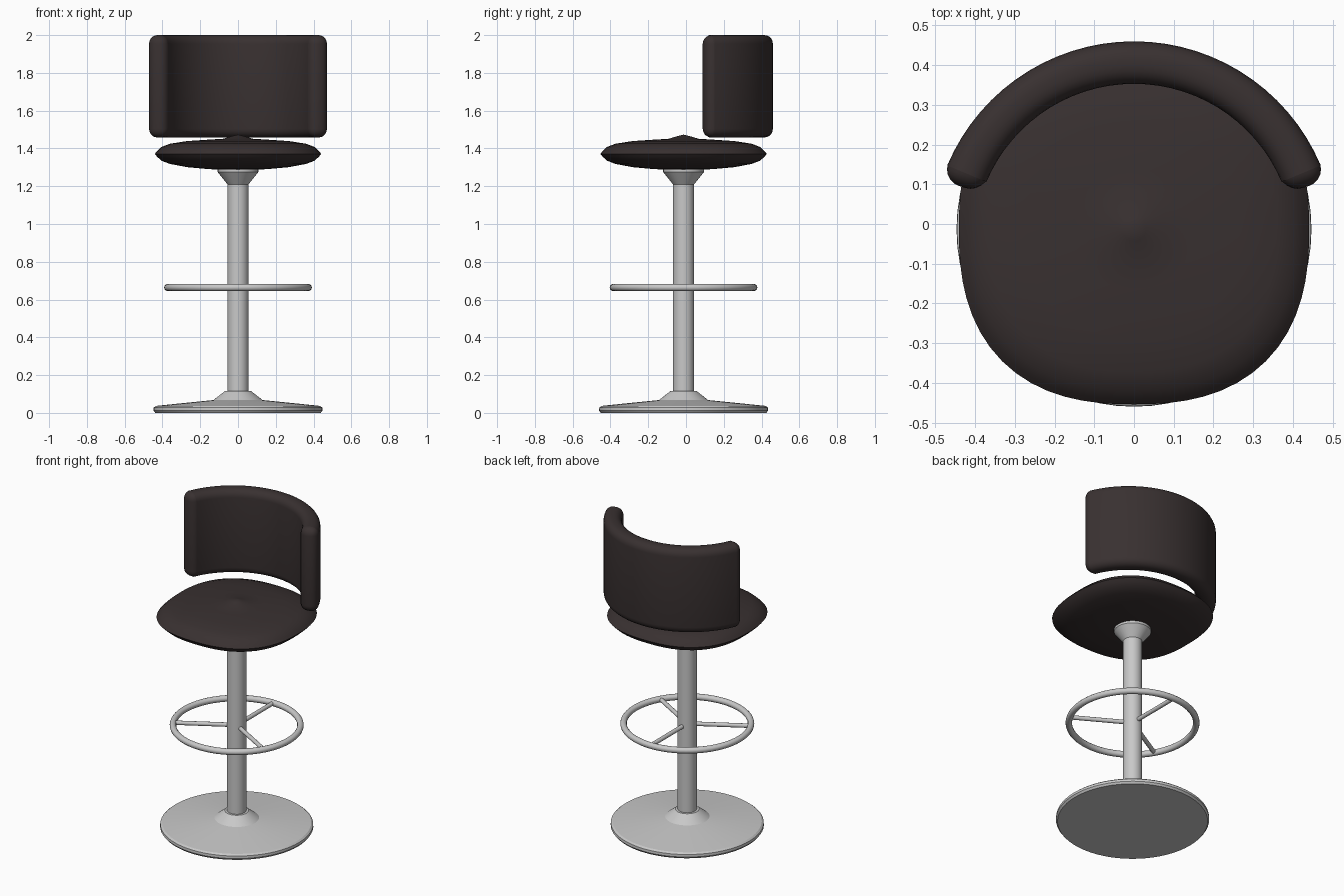
import bpy, bmesh, math
from mathutils import Vector

if "Cube" in bpy.data.objects:
    bpy.data.objects.remove(bpy.data.objects["Cube"])

CY = -0.013  # centre line of pedestal and seat


def material(name, rgb):
    m = bpy.data.materials.new(name)
    m.diffuse_color = (*rgb, 1)
    m.use_nodes = True
    m.node_tree.nodes["Principled BSDF"].inputs["Base Color"].default_value = m.diffuse_color
    return m


leather = material("dark_brown_leather", (0.040, 0.030, 0.030))
metal = material("light_grey_metal", (0.58, 0.58, 0.58))


def finish(bm, name, mat, angle):
    bmesh.ops.recalc_face_normals(bm, faces=bm.faces)
    me = bpy.data.meshes.new(name)
    bm.to_mesh(me)
    bm.free()
    me.materials.append(mat)
    ob = bpy.data.objects.new(name, me)
    bpy.context.collection.objects.link(ob)
    bpy.ops.object.select_all(action='DESELECT')
    ob.select_set(True)
    bpy.context.view_layer.objects.active = ob
    bpy.ops.object.shade_smooth_by_angle(angle=math.radians(angle))
    return ob


def lathe(name, profile, mat, n=48, power=2.0, angle=30):
    """Spin an (r, z) profile; power above 2 gives a rounded square plan."""
    bm = bmesh.new()
    rings = []
    for r, z in profile:
        if r == 0:
            rings.append([bm.verts.new((0, CY, z))] * n)
            continue
        ring = []
        for i in range(n):
            c, s = math.cos(math.tau * i / n), math.sin(math.tau * i / n)
            p = 2 + (power - 2) * min(1, r / 0.4)
            k = r / (abs(c) ** p + abs(s) ** p) ** (1 / p)
            ring.append(bm.verts.new((k * c, CY + k * s, z)))
        rings.append(ring)
    for a, b in zip(rings, rings[1:]):
        for i in range(n):
            j = (i + 1) % n
            bm.faces.new(list(dict.fromkeys((a[i], a[j], b[j], b[i]))))
    return finish(bm, name, mat, angle)


# Pedestal: flared base, column and seat mount
lathe("base", [(0, 0), (0.438, 0), (0.447, 0.012), (0.446, 0.028), (0.435, 0.037),
               (0.28, 0.053), (0.13, 0.068), (0.07, 0.115), (0, 0.115)], metal, 64)
lathe("column", [(0, 0.10), (0.056, 0.10), (0.056, 1.22), (0, 1.22)], metal, 32)
lathe("seat_mount", [(0, 1.21), (0.056, 1.21), (0.108, 1.275), (0.108, 1.29), (0, 1.29)], metal, 32)

# Footrest ring
bpy.ops.mesh.primitive_torus_add(location=(0, CY, 0.664), major_radius=0.372, minor_radius=0.019,
                                 major_segments=64, minor_segments=12)
ring = bpy.context.object
ring.name = "footrest_ring"
ring.data.materials.append(metal)
bpy.ops.object.shade_smooth_by_angle(angle=math.radians(40))

# Three footrest spokes
for i, deg in enumerate((90, 210, 330)):
    d = Vector((math.cos(math.radians(deg)), math.sin(math.radians(deg)), 0))
    bpy.ops.mesh.primitive_cylinder_add(vertices=12, radius=0.013, depth=0.33,
                                        location=d * 0.205 + Vector((0, CY, 0.664)))
    spoke = bpy.context.object
    spoke.name = f"footrest_spoke_{i + 1}"
    spoke.rotation_euler = d.to_track_quat('Z', 'Y').to_euler()
    spoke.data.materials.append(metal)
    bpy.ops.object.shade_smooth_by_angle(angle=math.radians(40))

# Seat cushion: rounded square plan, pinched edge, slight peak in the middle
lathe("seat", [(0, 1.288), (0.15, 1.29), (0.27, 1.301), (0.36, 1.318), (0.405, 1.335), (0.428, 1.356),
               (0.441, 1.371), (0.428, 1.386), (0.405, 1.408), (0.36, 1.425), (0.27, 1.439),
               (0.15, 1.447), (0.08, 1.451), (0.03, 1.466), (0, 1.473)],
      leather, 64, 2.45, 80)

# Backrest: curved slab with rounded borders
bm = bmesh.new()
sections = []
steps, start = 32, 18.3
for i in range(steps + 1):
    t = math.radians(start + (180 - 2 * start) * i / steps)
    sections.append([bm.verts.new((r * math.cos(t), -0.05 + r * math.sin(t), z))
                     for r, z in ((0.403, 1.458), (0.51, 1.458), (0.51, 2.0), (0.403, 2.0))])
for a, b in zip(sections, sections[1:]):
    for k in range(4):
        m = (k + 1) % 4
        bm.faces.new((a[k], a[m], b[m], b[k]))
bm.faces.new(sections[0])
bm.faces.new(sections[-1][::-1])
bmesh.ops.recalc_face_normals(bm, faces=bm.faces)
border = [e for e in bm.edges if e.calc_face_angle(0) > math.radians(50)]
bmesh.ops.bevel(bm, geom=border, offset=0.046, segments=5, profile=0.5,
                affect='EDGES', clamp_overlap=False)
bmesh.ops.remove_doubles(bm, verts=bm.verts, dist=0.0005)
finish(bm, "backrest", leather, 60)
